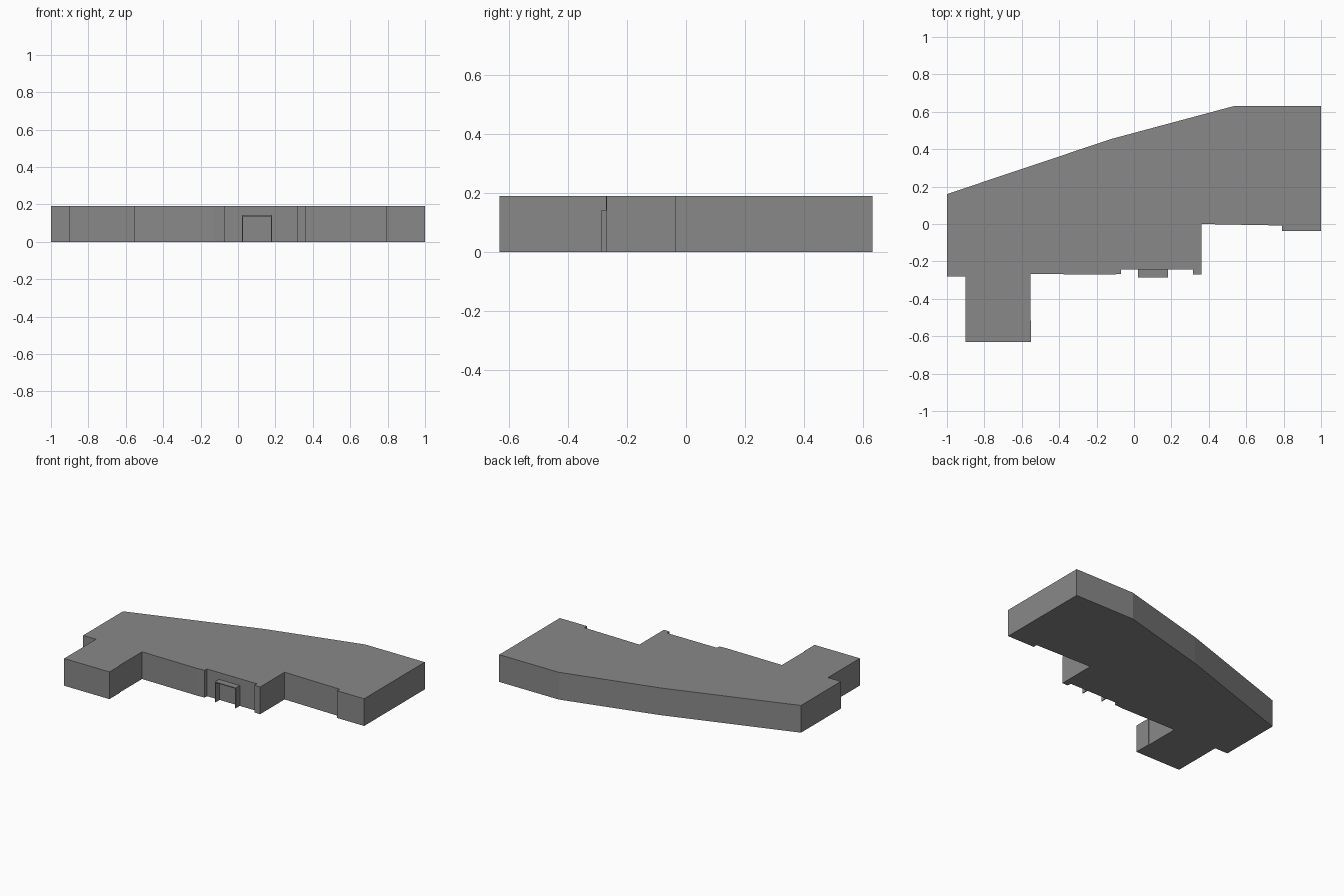
import bpy
import bmesh

if "Cube" in bpy.data.objects:
    bpy.data.objects.remove(bpy.data.objects["Cube"], do_unlink=True)

HEIGHT = 0.19

grey = bpy.data.materials.new("stone grey")
grey.use_nodes = True
colour = (0.25, 0.25, 0.25, 1)
grey.diffuse_color = colour
grey.node_tree.nodes["Principled BSDF"].inputs["Base Color"].default_value = colour


def extrude_outline(name, points, direction):
    """Fill a closed outline and extrude it into a solid."""
    bm = bmesh.new()
    face = bm.faces.new([bm.verts.new(p) for p in points])
    result = bmesh.ops.extrude_face_region(bm, geom=[face], use_keep_orig=True)
    moved = [v for v in result["geom"] if isinstance(v, bmesh.types.BMVert)]
    bmesh.ops.translate(bm, verts=moved, vec=direction)
    bmesh.ops.recalc_face_normals(bm, faces=bm.faces)
    mesh = bpy.data.meshes.new(name)
    bm.to_mesh(mesh)
    bm.free()
    mesh.materials.append(grey)
    obj = bpy.data.objects.new(name, mesh)
    bpy.context.collection.objects.link(obj)
    return obj


# Main block: floor plan running along the front, then back along the rear
plan = [
    (-1, -0.28), (-0.9, -0.28), (-0.9, -0.632), (-0.55, -0.632),   # front wing
    (-0.55, -0.515), (-0.554, -0.515), (-0.554, -0.267),
    (-0.13, -0.271), (-0.07, -0.267), (-0.07, -0.242),             # entrance recess
    (0.315, -0.242), (0.315, -0.27), (0.36, -0.27),
    (0.36, 0.0), (0.79, -0.008), (0.79, -0.037), (1, -0.037),      # left end
    (1, 0.632), (0.54, 0.632), (-0.12, 0.455), (-1, 0.16),         # bent rear wall
]
extrude_outline("building_block", [(x, y, 0) for x, y in plan], (0, 0, HEIGHT))

# Entrance porch: thin open frame standing in the recess
left, right, top, wall = 0.022, 0.183, 0.142, 0.006
frame = [
    (left, 0), (left, top), (right, top), (right, 0),
    (right - wall, 0), (right - wall, top - wall),
    (left + wall, top - wall), (left + wall, 0),
]
extrude_outline("entrance_porch", [(x, -0.286, z) for x, z in frame], (0, 0.044, 0))
